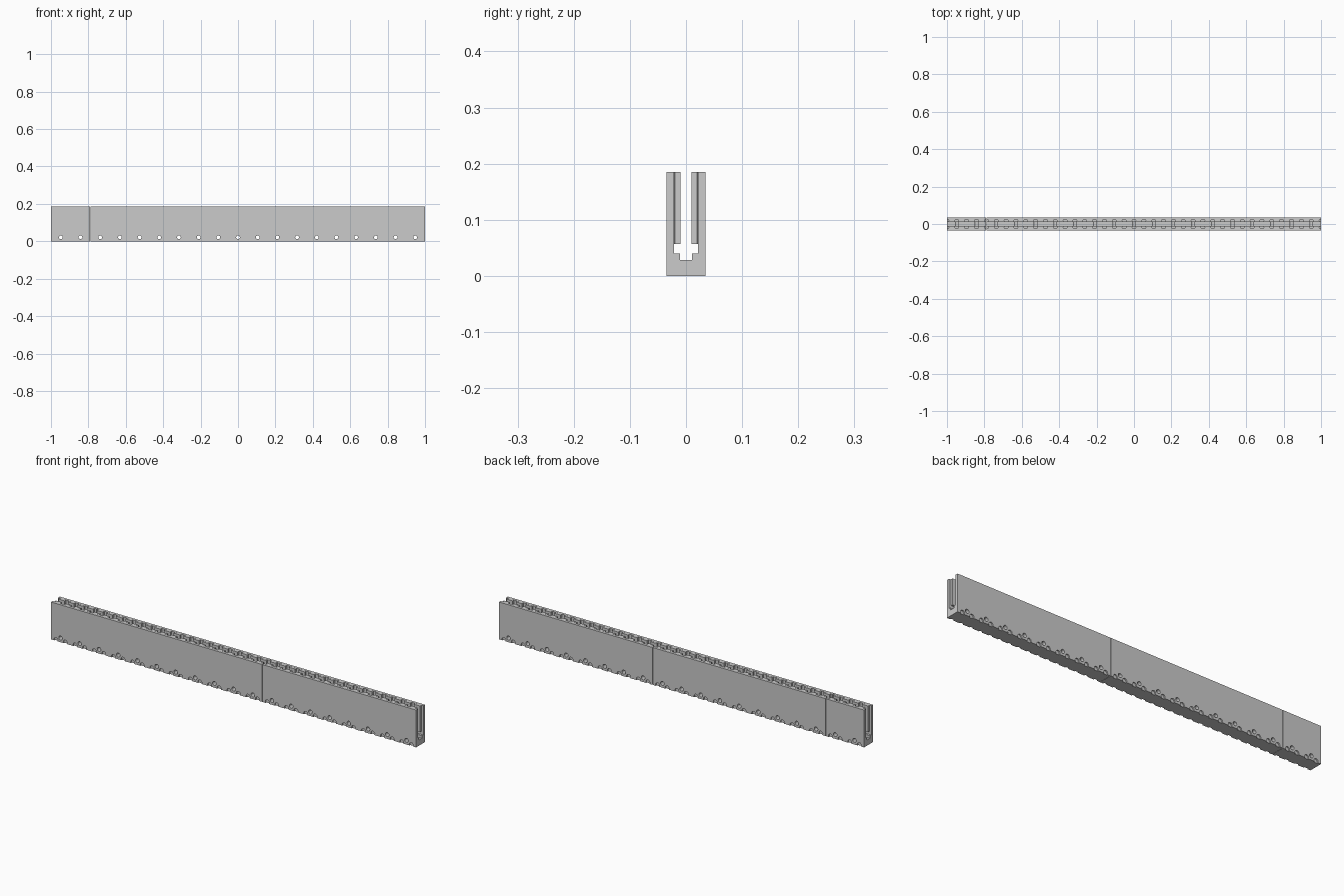
import bpy, bmesh, math
from mathutils import Matrix, Vector

if "Cube" in bpy.data.objects:
    bpy.data.objects.remove(bpy.data.objects["Cube"])

MODULES = 19
PITCH = 2.0 / MODULES
GAP = 0.0008


def finish(bm, name):
    bmesh.ops.recalc_face_normals(bm, faces=bm.faces[:])
    me = bpy.data.meshes.new(name)
    bm.to_mesh(me)
    bm.free()
    ob = bpy.data.objects.new(name, me)
    bpy.context.scene.collection.objects.link(ob)
    return ob


def prism(bm, pts, vec):
    # Extrude a closed outline along a vector
    f = bm.faces.new([bm.verts.new(p) for p in pts])
    r = bmesh.ops.extrude_face_region(bm, geom=[f])
    vs = [g for g in r["geom"] if isinstance(g, bmesh.types.BMVert)]
    bmesh.ops.translate(bm, verts=vs, vec=Vector(vec))


def cylinder_y(bm, x, y, z, r, depth, n):
    m = Matrix.Translation((x, y, z)) @ Matrix.Rotation(math.pi / 2, 4, 'X')
    bmesh.ops.create_cone(bm, cap_ends=True, segments=n, radius1=r,
                          radius2=r, depth=depth, matrix=m)


# Half of the stepped U section, mirrored to the full outline
half = [(0.035, 0.0), (0.035, 0.185), (0.0215, 0.185), (0.0215, 0.04),
        (0.011, 0.04), (0.011, 0.028)]
section = half + [(-y, z) for y, z in reversed(half)]

# Plan of a T-shaped guide rib (x offset, distance from the centre line)
rib = [(-0.017, 0.010), (0.017, 0.010), (0.017, 0.020), (0.007, 0.0205),
       (0.007, 0.023), (-0.007, 0.023), (-0.007, 0.0205), (-0.017, 0.020)]


def channel_piece(name, first, last):
    x0 = -1 + first * PITCH + (GAP if first else 0)
    x1 = -1 + last * PITCH - (GAP if last < MODULES else 0)

    # Channel body
    bm = bmesh.new()
    prism(bm, [(x0, y, z) for y, z in section], (x1 - x0, 0, 0))
    body = finish(bm, name + "_channel")

    # Cutters: cross holes and small round recesses along both lower edges
    bm = bmesh.new()
    for i in range(first, last):
        x = -1 + (i + 0.5) * PITCH
        cylinder_y(bm, x, 0, 0.021, 0.010, 0.1, 16)
        for s in (-1, 1):
            for dx in (-0.026, 0.026):
                cylinder_y(bm, x + dx, s * 0.035, 0.006, 0.011, 0.012, 16)
    cutter = finish(bm, name + "_hole_cutter")
    cutter.hide_render = True
    cutter.hide_viewport = True
    mod = body.modifiers.new("holes", 'BOOLEAN')
    mod.operation = 'DIFFERENCE'
    mod.solver = 'EXACT'
    mod.object = cutter

    # Guide ribs on both inner walls
    bm = bmesh.new()
    for i in range(first * 2, last * 2):
        x = -1 + (i + 0.5) * PITCH / 2
        for s in (-1, 1):
            prism(bm, [(x + dx, s * y, 0.057) for dx, y in rib],
                  (0, 0, 0.128))
    finish(bm, name + "_guide_ribs")


# Three pieces butted end to end
channel_piece("short", 0, 2)
channel_piece("middle", 2, 11)
channel_piece("long", 11, MODULES)
